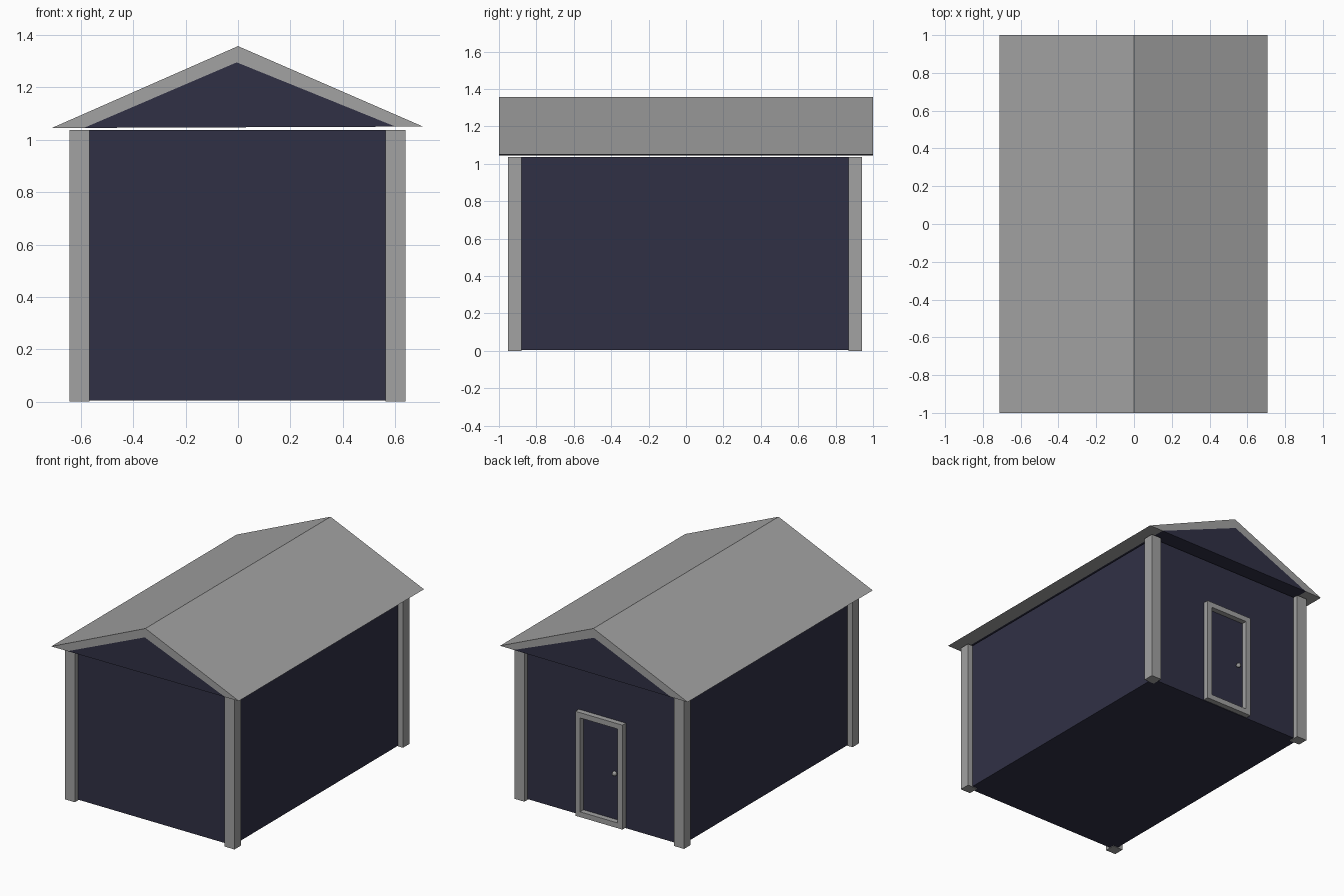
import bpy, bmesh
from mathutils import Vector

if "Cube" in bpy.data.objects:
    bpy.data.objects.remove(bpy.data.objects["Cube"])


def material(name, rgb):
    m = bpy.data.materials.new(name)
    m.diffuse_color = (*rgb, 1)
    m.use_nodes = True
    m.node_tree.nodes["Principled BSDF"].inputs["Base Color"].default_value = m.diffuse_color
    return m


GREY = material("light_grey", (0.36, 0.36, 0.36))
NAVY = material("dark_navy", (0.03, 0.03, 0.06))


def finish(name, bm, mat):
    bmesh.ops.recalc_face_normals(bm, faces=bm.faces)
    me = bpy.data.meshes.new(name)
    bm.to_mesh(me)
    bm.free()
    me.materials.append(mat)
    ob = bpy.data.objects.new(name, me)
    bpy.context.collection.objects.link(ob)
    return ob


def box(name, lo, hi, mat):
    bm = bmesh.new()
    bmesh.ops.create_cube(bm, size=1)
    lo, hi = Vector(lo), Vector(hi)
    for v in bm.verts:
        v.co = (lo + hi) / 2 + v.co * (hi - lo)
    return finish(name, bm, mat)


def prism(name, profile, y0, y1, mat):
    """Extrude an (x, z) profile along y."""
    bm = bmesh.new()
    face = bm.faces.new([bm.verts.new((x, y0, z)) for x, z in profile])
    ext = bmesh.ops.extrude_face_region(bm, geom=[face])["geom"]
    verts = [g for g in ext if isinstance(g, bmesh.types.BMVert)]
    bmesh.ops.translate(bm, verts=verts, vec=(0, y1 - y0, 0))
    return finish(name, bm, mat)


# Walls
X0, X1, Y0, Y1, TOP = -0.605, 0.602, -0.916, 0.904, 1.037
box("walls", (X0, Y0, 0.004), (X1, Y1, TOP), NAVY)

# Corner posts, centred on the wall corners
for x, side in ((X0, "left"), (X1, "right")):
    for y, end in ((Y0, "front"), (Y1, "back")):
        box(f"{end}_{side}_post", (x - 0.038, y - 0.036, 0),
            (x + 0.038, y + 0.036, TOP), GREY)

# Roof slopes and the dark gable filling, flush at both ends
left, right, apex = (-0.588, 1.0457), (0.602, 1.0503), (-0.005, 1.296)
prism("roof", [(-0.712, 1.045), (0, 1.358), (0.706, 1.051), right, apex, left],
      -1, 1, GREY)
prism("gable", [left, apex, right], -1, 1, NAVY)

# Door frame on the back wall
W, T, B, H = 0.178, 0.036, 0.008, 0.722
YA, YB = Y1 - 0.01, Y1 + 0.037
for s, side in ((-1, "left"), (1, "right")):
    a, b = sorted((s * W, s * (W - T)))
    box(f"door_{side}_jamb", (a, YA, B), (b, YB, H), GREY)
box("door_lintel", (-W + T, YA, H - T), (W - T, YB, H), GREY)
box("door_sill", (-W + T, YA, B), (W - T, YB, B + T), GREY)

# Door knob
bm = bmesh.new()
bmesh.ops.create_uvsphere(bm, u_segments=10, v_segments=6, radius=0.016)
bmesh.ops.translate(bm, verts=bm.verts, vec=(-0.1, Y1 + 0.012, 0.36))
finish("door_knob", bm, GREY)
